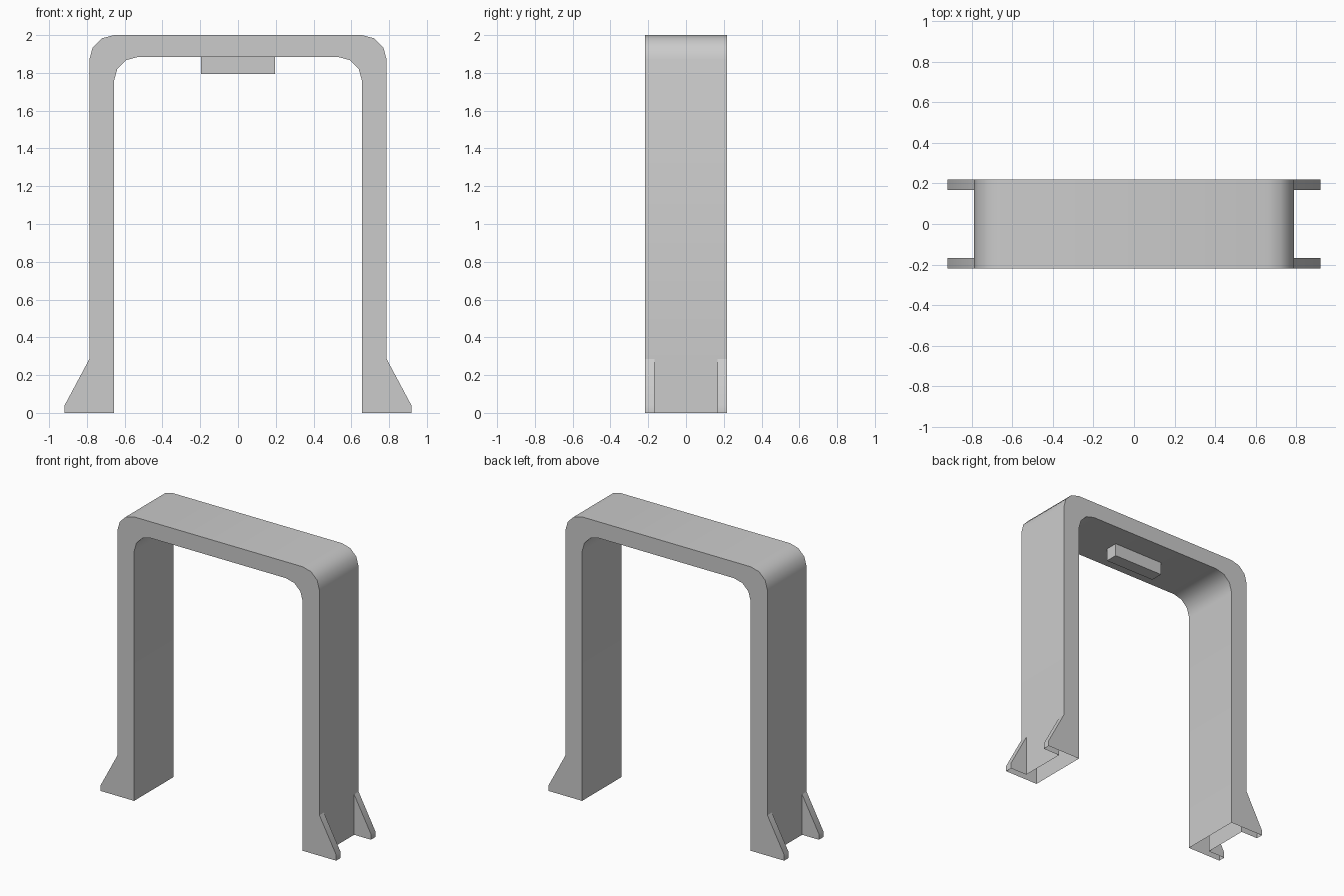
import bpy, bmesh, math

if "Cube" in bpy.data.objects:
    bpy.data.objects.remove(bpy.data.objects["Cube"])

HALF_DEPTH = 0.218
RIB_INNER = 0.168      # inner side of the foot ribs
OUT_X, IN_X, FOOT_X = 0.787, 0.657, 0.918
TOP_Z, UNDER_Z, RIB_Z, TOE_Z = 2.0, 1.885, 0.285, 0.04
RADIUS = 0.13


def mirrored(half):
    """Right half of a path, bottom to top, extended across x = 0."""
    return half + [(-x, z) for x, z in reversed(half)]


def corner(x, z):
    """Rounded corner in three segments, tangent to side x and top z."""
    return [(x - RADIUS + RADIUS * math.cos(math.radians(a)),
             z - RADIUS + RADIUS * math.sin(math.radians(a)))
            for a in (0, 30, 60, 90)]


def face(bm, points):
    bm.faces.new([bm.verts.new(p) for p in points])


def strip(bm, path, y0, y1):
    for (xa, za), (xb, zb) in zip(path, path[1:]):
        face(bm, [(xa, y0, za), (xb, y0, zb), (xb, y1, zb), (xa, y1, za)])


def make_object(name, bm):
    bmesh.ops.remove_doubles(bm, verts=bm.verts, dist=1e-5)
    bmesh.ops.recalc_face_normals(bm, faces=bm.faces)
    mesh = bpy.data.meshes.new(name)
    bm.to_mesh(mesh)
    bm.free()
    obj = bpy.data.objects.new(name, mesh)
    bpy.context.collection.objects.link(obj)
    return obj


# Arch shell with ribbed feet, open underneath
bm = bmesh.new()
outer = mirrored([(OUT_X, RIB_Z)] + corner(OUT_X, TOP_Z))
inner = mirrored([(IN_X, 0)] + corner(IN_X, UNDER_Z))
rib = [(FOOT_X, 0), (FOOT_X, TOE_Z), (OUT_X, RIB_Z)]
left_rib = [(-x, z) for x, z in reversed(rib)]
outline = rib[:2] + outer + left_rib[1:] + inner[::-1]
for y in (-HALF_DEPTH, HALF_DEPTH):
    face(bm, [(x, y, z) for x, z in outline])
strip(bm, outer, -HALF_DEPTH, HALF_DEPTH)
strip(bm, inner, -HALF_DEPTH, HALF_DEPTH)

# Feet: two ribs and the wall between them on each leg
for path in (rib, left_rib):
    side = 1 if path is rib else -1
    strip(bm, [(side * OUT_X, 0), (side * OUT_X, RIB_Z)], -RIB_INNER, RIB_INNER)
    for s in (-1, 1):
        strip(bm, path, s * RIB_INNER, s * HALF_DEPTH)
        face(bm, [(x, s * RIB_INNER, z) for x, z in path + [(side * OUT_X, 0)]])
arch = make_object("arch_frame", bm)
bpy.context.view_layer.objects.active = arch
arch.select_set(True)
bpy.ops.object.shade_smooth_by_angle(angle=math.radians(40))

# Small block under the middle of the beam
bm = bmesh.new()
bmesh.ops.create_cube(bm, size=1)
bmesh.ops.scale(bm, vec=(0.39, 0.09, 0.09), verts=bm.verts)
bmesh.ops.translate(bm, vec=(0, 0, UNDER_Z - 0.045), verts=bm.verts)
make_object("beam_block", bm)
